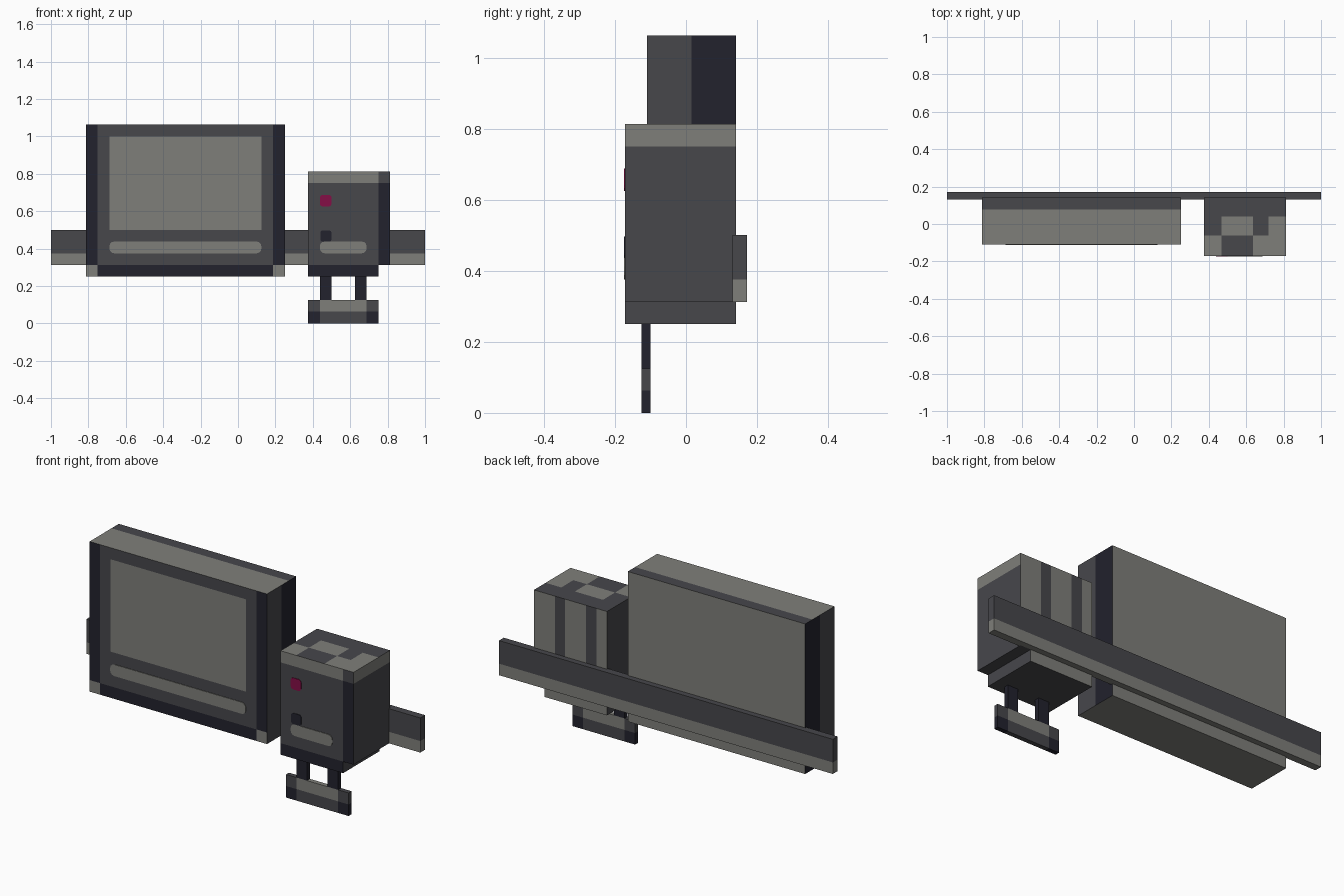
import bpy, bmesh
from mathutils import Vector

cube = bpy.data.objects.get("Cube")
if cube:
    bpy.data.objects.remove(cube, do_unlink=True)

UNIT = 1 / 16  # everything below is measured in sixteenths
LIGHT, MID, DARK, PINK = range(4)


def make_material(name, srgb):
    color = [(c / 255 / 12.92 if c < 11 else ((c / 255 + 0.055) / 1.055) ** 2.4) for c in srgb] + [1]
    mat = bpy.data.materials.new(name)
    mat.use_nodes = True
    mat.diffuse_color = color
    node = mat.node_tree.nodes["Principled BSDF"]
    node.inputs["Base Color"].default_value = color
    node.inputs["Roughness"].default_value = 0.9
    return mat


MATERIALS = [
    make_material("light grey", (127, 127, 122)),
    make_material("mid grey", (71, 71, 75)),
    make_material("dark navy", (34, 34, 45)),
    make_material("magenta", (132, 14, 70)),
]


def block(name, low, high, rule, cuts=((), (), ()), recess=None, radius=0):
    """Box with optional cut lines, front recess and rounded front corners, coloured by rule."""
    low, high = Vector(low), Vector(high)
    bm = bmesh.new()
    bmesh.ops.create_cube(bm, size=1)
    for v in bm.verts:
        v.co = (low + high) / 2 + v.co * (high - low)
    if radius:
        edges = [e for e in bm.edges if abs((e.verts[0].co - e.verts[1].co).y) > 1e-4]
        bmesh.ops.bevel(bm, geom=edges, offset=radius, segments=3, profile=0.5, affect="EDGES")
    for axis, values in enumerate(cuts):
        normal = Vector([float(i == axis) for i in range(3)])
        for value in values:
            bmesh.ops.bisect_plane(bm, geom=bm.verts[:] + bm.edges[:] + bm.faces[:],
                                   plane_co=normal * value, plane_no=normal)
    bm.normal_update()
    if recess:
        x0, x1, z0, z1, depth = recess
        faces = []
        for f in bm.faces:
            c = f.calc_center_median()
            if f.normal.y < -0.5 and x0 < c.x < x1 and z0 < c.z < z1:
                faces.append(f)
        pushed = bmesh.ops.extrude_face_region(bm, geom=faces)["geom"]
        verts = [g for g in pushed if isinstance(g, bmesh.types.BMVert)]
        bmesh.ops.translate(bm, verts=verts, vec=(0, depth, 0))
    bmesh.ops.recalc_face_normals(bm, faces=bm.faces[:])
    for f in bm.faces:
        f.material_index = rule(f.calc_center_median(), f.normal) if callable(rule) else rule
    bmesh.ops.scale(bm, verts=bm.verts[:], vec=(UNIT, UNIT, UNIT))
    mesh = bpy.data.meshes.new(name)
    bm.to_mesh(mesh)
    bm.free()
    for mat in MATERIALS:
        mesh.materials.append(mat)
    obj = bpy.data.objects.new(name, mesh)
    bpy.context.collection.objects.link(obj)
    return obj


def plate(name, x0, x1, z0, z1, front, color, radius):
    return block(name, (x0, front - 0.05, z0), (x1, front + 0.05, z1), color, radius=radius)


# Monitor
FRONT = -1.75


def monitor_rule(c, n):
    if n.z > 0.5:
        return MID if c.y > 1.25 else LIGHT
    if n.z < -0.5 or n.y > 0.5:
        return LIGHT
    if abs(n.x) > 0.5:
        return DARK if c.y > 0.25 else MID
    if c.y > FRONT + 0.1:
        return DARK
    on_side = c.x < -12 or c.x > 3
    if c.z < 5:
        return LIGHT if on_side else DARK
    return DARK if on_side else MID


block("monitor", (-13, FRONT, 4), (4, 2.25, 17), monitor_rule,
      ((-12, -11, 2, 3), (0.25, 1.25), (5, 8, 16)), (-11, 2, 8, 16, 0.25))
plate("monitor_light_strip", -11, 2, 6, 7, FRONT, LIGHT, 0.4)
plate("screen_glint", -9.1, -8, 14, 15, FRONT + 0.25, LIGHT, 0.25)
plate("screen_glint_shade", -8, -7, 14, 15, FRONT + 0.25, MID, 0.25)

# Side unit body
BODY_FRONT = -2.75


def body_rule(c, n):
    if c.y > BODY_FRONT + 0.1 and c.y < 0 and 8 < c.x < 11 and c.z <= 8 and n.z > -0.5:
        return MID if n.z > 0.5 else DARK  # inside the slot
    if n.z > 0.5:
        if c.y < -1:
            return LIGHT if c.x < 7.5 or c.x > 10.2 else MID
        if c.y < 0.65:
            return LIGHT if 7.5 < c.x < 10.2 or c.x > 11.5 else MID
        return MID
    if n.y > 0.5:
        return MID if 7 < c.x < 8 or 10 < c.x < 11 else LIGHT
    if n.x > 0.5:
        return LIGHT if c.z > 12 else MID
    if n.y < -0.5:
        if c.x > 12:
            return MID if c.z > 12 else DARK
        return LIGHT if c.z > 12 else MID
    return MID


block("side_unit_body", (6, BODY_FRONT, 5), (13, 2.25, 13), body_rule,
      ((7, 7.5, 8, 10, 10.2, 11, 11.5, 12), (-1, 0.65), (7, 8, 12)),
      (8, 11, 7, 8, 1))
plate("slot_button", 7.05, 8, 7, 7.95, BODY_FRONT, DARK, 0.2)
plate("slot_light_strip", 7, 11, 6, 7, BODY_FRONT, LIGHT, 0.4)
plate("indicator_lamp", 7, 8, 10, 11, BODY_FRONT, PINK, 0.25)


# Side unit base
def base_rule(c, n):
    if n.y < -0.5:
        return DARK
    return LIGHT if n.y > 0.5 else MID


block("side_unit_base", (6, BODY_FRONT, 4), (12, 2.25, 5), base_rule)


# Foot and its two legs
def foot_rule(c, n):
    if 7 < c.x < 11:
        return LIGHT if c.z > 1 else MID
    return MID if c.z > 1 else DARK


for side, x in (("right", 7), ("left", 10)):
    block(side + "_leg", (x, -2, 2), (x + 1, -1.6, 4), DARK)
block("foot", (6, -2, 0), (12, -1.6, 2), foot_rule, ((7, 11), (), (1,)))

# Rear rail
block("rear_rail", (-16, 2.1, 5), (16, 2.75, 8),
      lambda c, n: LIGHT if c.z < 6 else MID, ((), (), (6,)))
